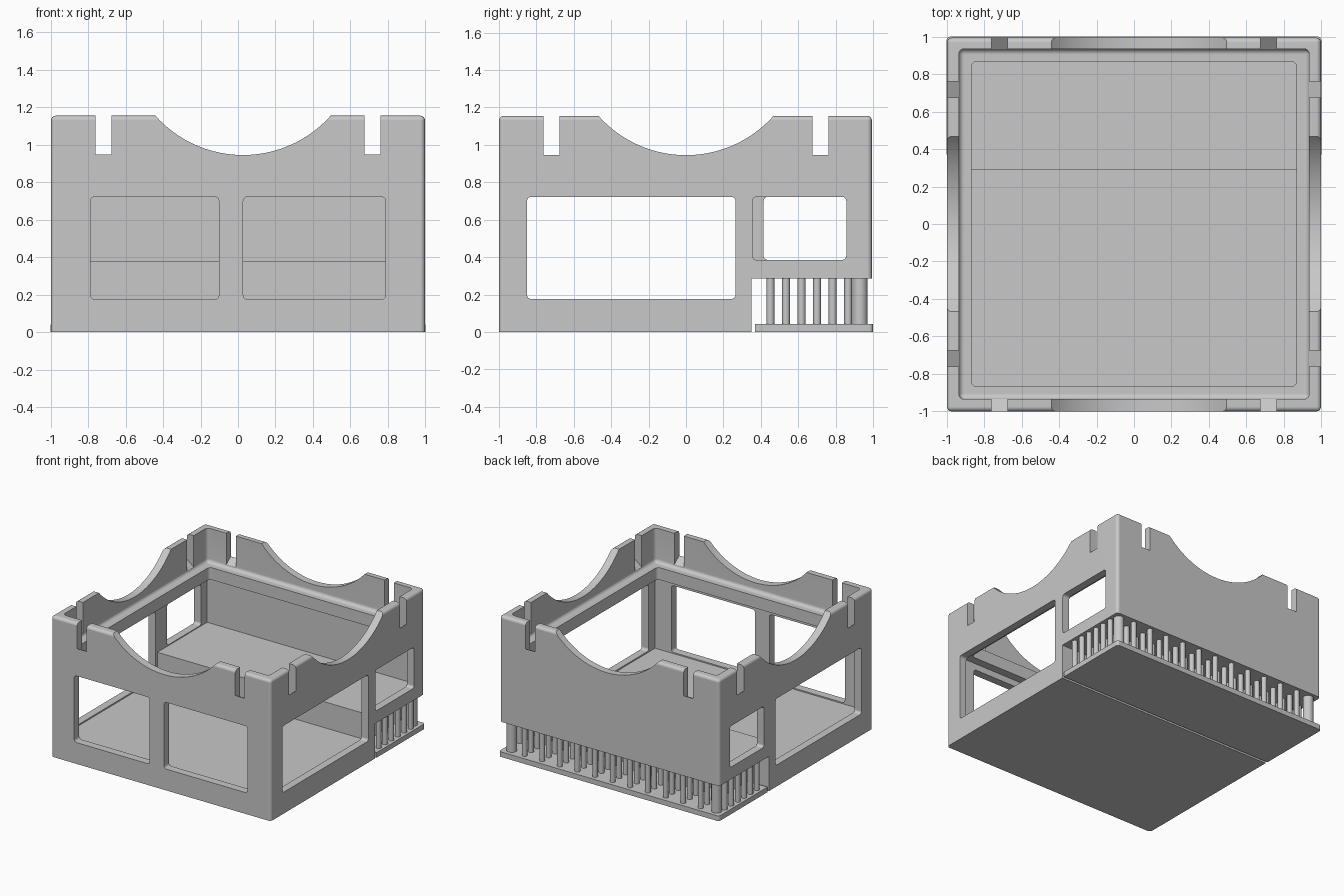
import bpy
import bmesh
from math import pi
from mathutils import Vector, Matrix

if "Cube" in bpy.data.objects:
    bpy.data.objects.remove(bpy.data.objects["Cube"], do_unlink=True)

H = 1.155        # overall height
INNER = 0.935    # inner face of the walls
LEDGE = 0.868    # inner edge of the ledge
PLATE = 0.042    # thickness of the vented base plate
VENT_TOP = 0.285

grey = bpy.data.materials.new("plain_grey")
grey.use_nodes = True
grey.diffuse_color = (0.58, 0.58, 0.58, 1)
grey.node_tree.nodes["Principled BSDF"].inputs["Base Color"].default_value = (0.58, 0.58, 0.58, 1)


def finish(name, bm):
    mesh = bpy.data.meshes.new(name)
    bmesh.ops.recalc_face_normals(bm, faces=bm.faces[:])
    bm.to_mesh(mesh)
    bm.free()
    mesh.materials.append(grey)
    obj = bpy.data.objects.new(name, mesh)
    bpy.context.collection.objects.link(obj)
    return obj


def box_mesh(lo, hi):
    bm = bmesh.new()
    bmesh.ops.create_cube(bm, size=1)
    for v in bm.verts:
        v.co = Vector([lo[i] if v.co[i] < 0 else hi[i] for i in range(3)])
    return bm


def box(name, lo, hi, radius=0, rounded=None):
    """Box between two corners; rounded(direction, middle) picks edges to bevel."""
    bm = box_mesh(lo, hi)
    if rounded:
        edges = []
        for e in bm.edges:
            a, b = e.verts[0].co, e.verts[1].co
            if rounded((b - a).normalized(), (a + b) / 2):
                edges.append(e)
        bmesh.ops.bevel(bm, geom=edges, offset=radius, segments=4,
                        profile=0.5, affect='EDGES')
    return finish(name, bm)


def activate(obj):
    bpy.ops.object.select_all(action='DESELECT')
    obj.select_set(True)
    bpy.context.view_layer.objects.active = obj


def cut(target, cutter):
    cutter.hide_render = True
    mod = target.modifiers.new("cut", 'BOOLEAN')
    mod.operation = 'DIFFERENCE'
    mod.solver = 'EXACT'
    mod.object = cutter
    activate(target)
    bpy.ops.object.modifier_apply(modifier=mod.name)
    bpy.data.objects.remove(cutter, do_unlink=True)


def smooth(obj):
    activate(obj)
    bpy.ops.object.shade_smooth_by_angle(angle=0.6)
    mod = obj.modifiers.new("even_shading", 'WEIGHTED_NORMAL')
    mod.keep_sharp = True


def upright(d, m):
    return abs(d.z) > 0.9


def along_x(d, m):
    return abs(d.x) > 0.9


def along_y(d, m):
    return abs(d.y) > 0.9


# Case body with softened corners and top rim
body = box("case_body", (-0.998, -1, 0), (0.998, 0.994, H), 0.025,
           lambda d, m: upright(d, m) or m.z > H - 0.01)

# Upper well, with a soft fillet where the wall meets the ledge
cut(body, box("upper_well", (-INNER, -INNER, 0.875), (INNER, INNER, 1.5), 0.03,
              lambda d, m: upright(d, m) or m.z < 0.9))
# Opening inside the ledge
cut(body, box("ledge_opening", (-LEDGE, -LEDGE, 0.7), (LEDGE, LEDGE, 1), 0.03, upright))
# Lower room in front and shallower room above the rear shelf
cut(body, box("front_room", (-INNER, -INNER, 0.165), (INNER, 0.29, 0.775)))
cut(body, box("rear_room", (-INNER, 0.2, 0.378), (INNER, INNER, 0.775)))

# Vent space under the rear shelf
cut(body, box("vent_space", (-1.2, 0.35, -0.2), (1.2, 1.2, VENT_TOP)))

# Front windows
for x0, x1 in ((-0.787, -0.102), (0.028, 0.787)):
    cut(body, box("front_window", (x0, -1.1, 0.175), (x1, -0.9, 0.722), 0.022, along_y))

# Side windows: a large and a small one on each side
for side, small_start in ((1, 0.355), (-1, 0.415)):
    xs = sorted((side * 0.9, side * 1.1))
    for y0, y1, z0 in ((-0.85, 0.265, 0.176), (small_start, 0.857, 0.385)):
        cut(body, box("side_window", (xs[0], y0, z0), (xs[1], y1, 0.722), 0.022, along_x))

# Rim slots in all four walls, their floors sloping down towards the inside
for turn in range(4):
    for c in (-0.718, 0.718):
        bm = box_mesh((c - 0.043, -1.01, 0.955), (c + 0.043, -0.925, 1.4))
        for v in bm.verts:
            if v.co.z < 1 and v.co.y > -0.95:
                v.co.z = 0.89
        bm.transform(Matrix.Rotation(turn * pi / 2, 4, 'Z'))
        cut(body, finish("rim_slot", bm))

# Wide arcs scooped out of the rim
RADIUS = 0.626
for axis, centre in (('X', (0.027, 0, 0.945 + RADIUS)), ('Y', (0, 0, 0.945 + RADIUS))):
    bm = bmesh.new()
    bmesh.ops.create_cone(bm, cap_ends=True, segments=96, radius1=RADIUS, radius2=RADIUS,
                          depth=2.6, matrix=Matrix.Translation(centre)
                          @ Matrix.Rotation(pi / 2, 4, axis))
    cut(body, finish("rim_scoop", bm))
smooth(body)

# Vented base plate
plate = box("vent_plate", (-1, 0.37, 0), (1, 1, PLATE), 0.02,
            lambda d, m: upright(d, m) and m.y > 0.9)
smooth(plate)

# Straight grid of pins and two stout corner posts between plate and shelf
bm = bmesh.new()


def pin(x, y, r, sides):
    z0, z1 = PLATE - 0.005, VENT_TOP + 0.005
    bmesh.ops.create_cone(bm, cap_ends=True, segments=sides, radius1=r, radius2=r,
                          depth=z1 - z0, matrix=Matrix.Translation((x, y, (z0 + z1) / 2)))


for row in range(7):
    for column in range(-6, 7):
        if row < 6 or abs(column) < 6:
            pin(0.16 * column, 0.452 + 0.083 * row, 0.021, 16)
for x in (-0.93, 0.93):
    pin(x, 0.93, 0.04, 24)
smooth(finish("vent_pins", bm))
